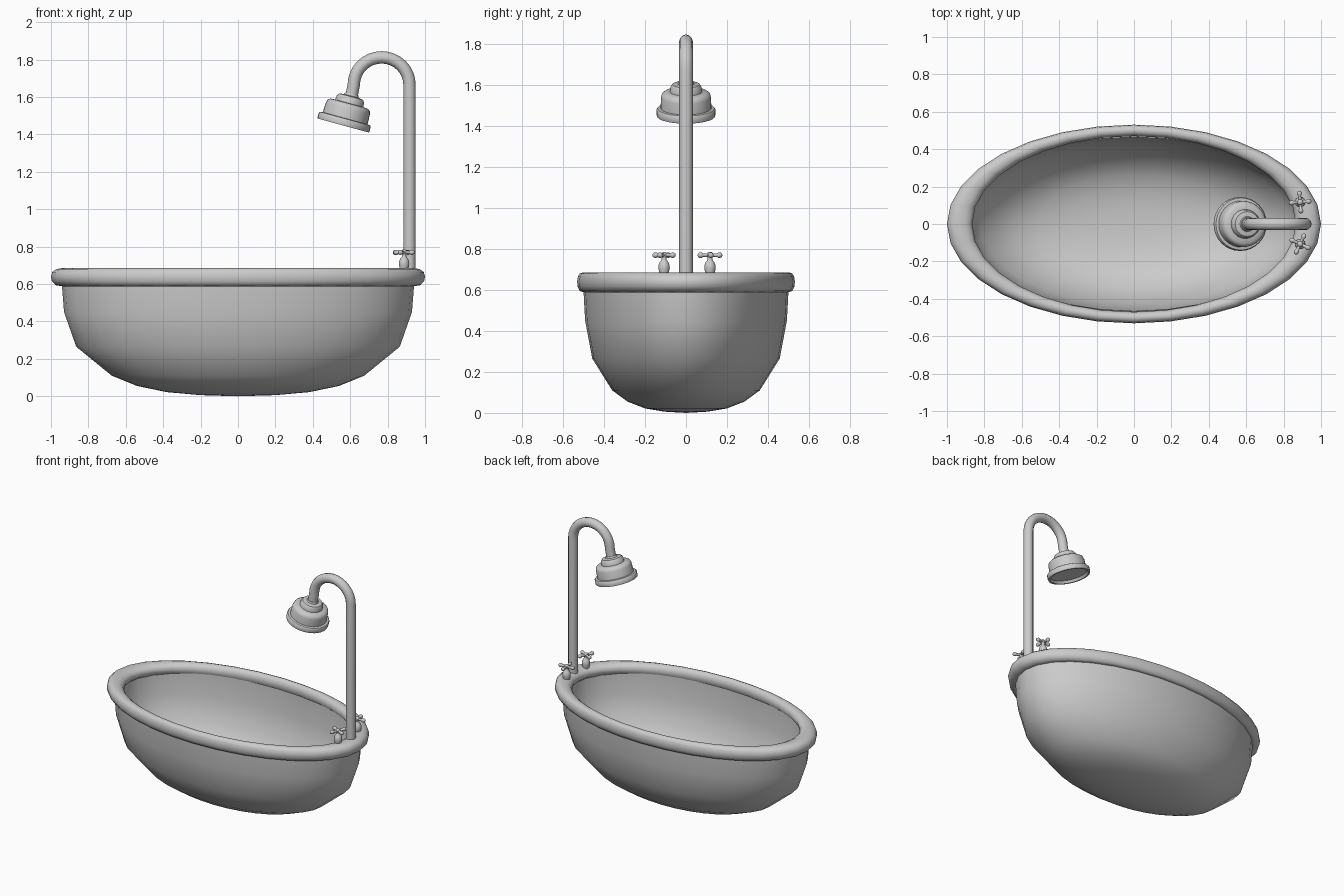
import bpy, bmesh, math
from mathutils import Matrix, Vector

if "Cube" in bpy.data.objects:
    bpy.data.objects.remove(bpy.data.objects["Cube"])


def finish(name, bm, angle=60):
    bmesh.ops.recalc_face_normals(bm, faces=bm.faces)
    me = bpy.data.meshes.new(name)
    bm.to_mesh(me)
    bm.free()
    ob = bpy.data.objects.new(name, me)
    bpy.context.collection.objects.link(ob)
    bpy.ops.object.select_all(action='DESELECT')
    ob.select_set(True)
    bpy.context.view_layer.objects.active = ob
    bpy.ops.object.shade_smooth_by_angle(angle=math.radians(angle))
    return ob


def loft(bm, rows, n, mat=Matrix(), closed=False):
    """Skin elliptical rings given as (x radius, y radius, z); zero radius makes a pole."""
    rings = []
    for a, b, z in rows:
        if a == 0:
            rings.append([bm.verts.new(mat @ Vector((0, 0, z)))] * n)
        else:
            rings.append([bm.verts.new(mat @ Vector((a * math.cos(2 * math.pi * i / n),
                                                     b * math.sin(2 * math.pi * i / n), z)))
                          for i in range(n)])
    pairs = list(zip(rings, rings[1:]))
    if closed:
        pairs.append((rings[-1], rings[0]))
    for r, s in pairs:
        for i in range(n):
            j = (i + 1) % n
            bm.faces.new(list(dict.fromkeys((r[i], r[j], s[j], s[i]))))


def lathe(name, profile, n, mat, angle=40):
    bm = bmesh.new()
    loft(bm, [(r, r, z) for r, z in profile], n, mat)
    return finish(name, bm, angle)


# Tub shell: outer wall up to the rim, then back down the inside
bm = bmesh.new()
loft(bm, [(0, 0, 0), (.2, .106, .006), (.38, .2, .022), (.54, .285, .055), (.675, .36, .11),
          (.865, .457, .265), (.93, .492, .45), (.942, .5, .6),
          (.9, .465, .62), (.89, .462, .46), (.825, .43, .285), (.645, .34, .14),
          (.51, .265, .088), (.36, .19, .057), (.19, .1, .042), (0, 0, .037)], 32)
finish("tub", bm)

# Rolled rim
bm = bmesh.new()
loft(bm, [(.94, .5, .588), (.975, .518, .594), (.995, .528, .615), (1.0, .531, .64),
          (.993, .527, .664), (.972, .518, .68), (.94, .503, .685), (.905, .488, .682),
          (.878, .476, .67), (.865, .47, .648), (.872, .472, .622), (.9, .485, .6)], 32, closed=True)
finish("rim", bm)

# Shower pipe: riser and gooseneck
pts = [(.917, .66)]
for i in range(17):
    t = math.pi * i / 16
    pts.append((.768 + .149 * math.cos(t), 1.665 + .147 * math.sin(t)))
pts.append((.607, 1.605))
cu = bpy.data.curves.new("shower_pipe", 'CURVE')
cu.dimensions = '3D'
cu.bevel_depth = .033
cu.bevel_resolution = 4
cu.use_fill_caps = True
sp = cu.splines.new('POLY')
sp.points.add(len(pts) - 1)
for p, (x, z) in zip(sp.points, pts):
    p.co = (x, 0, z, 1)
    p.radius = 1
sp.use_smooth = True
bpy.context.collection.objects.link(bpy.data.objects.new("shower_pipe", cu))

# Stepped shower head, tilted away from the riser
tilt = Matrix.Translation((.5625, 0, 1.4475)) @ Matrix.Rotation(math.radians(15.3), 4, 'Y')
lathe("shower_head", [(0, .018), (.122, .018), (.13, 0), (.142, 0), (.144, .008), (.144, .032),
                      (.139, .038), (.124, .04), (.122, .095), (.117, .112), (.104, .121),
                      (.078, .123), (.075, .148), (.066, .16), (.04, .164), (.036, .175),
                      (0, .175)], 32, tilt)

# Taps: bulb stem plus a cross handle with rounded ends
for side, y, turn in (("back", .117, 5), ("front", -.107, -25)):
    base = Matrix.Translation((.888, y, 0))
    lathe(side + "_tap_stem", [(0, .66), (.02, .66), (.024, .688), (.028, .705), (.027, .72),
                               (.02, .737), (.012, .746), (.011, .758), (.016, .764),
                               (.016, .776), (.01, .783), (0, .785)], 16, base, 60)
    bm = bmesh.new()
    for k in range(4):
        arm = (base @ Matrix.Translation((0, 0, .769))
               @ Matrix.Rotation(math.radians(turn + 90 * k), 4, 'Z')
               @ Matrix.Rotation(math.pi / 2, 4, 'Y'))
        loft(bm, [(r, r, z) for r, z in ((0, 0), (.009, 0), (.009, .034), (.013, .041),
                                         (.014, .049), (.009, .058), (0, .061))], 10, arm)
    finish(side + "_tap_handle", bm)
